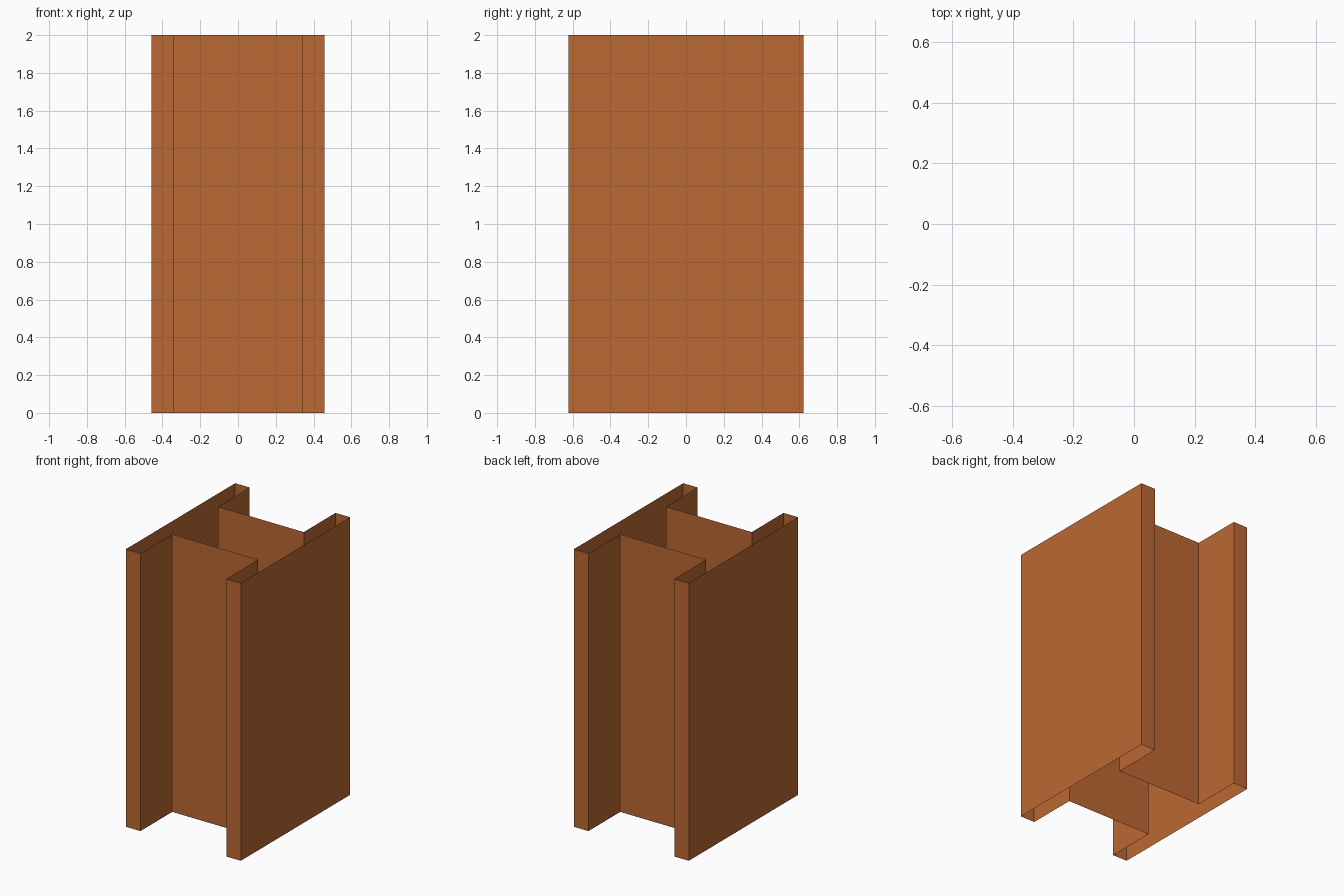
import bpy
import bmesh

if "Cube" in bpy.data.objects:
    bpy.data.objects.remove(bpy.data.objects["Cube"])

HEIGHT = 2.0
FLANGE_X = 0.458   # outer face of each flange
INNER_X = 0.342    # inner face of each flange
FLANGE_Y = 0.622   # half width of the flanges
WEB_Y = 0.26       # half thickness of the web

brown = bpy.data.materials.new("rust brown")
brown.diffuse_color = (0.50, 0.14, 0.032, 1.0)
brown.use_nodes = True
brown.node_tree.nodes["Principled BSDF"].inputs["Base Color"].default_value = brown.diffuse_color

# Right half of the H outline, counter-clockwise; the left half is its half turn
half = [(INNER_X, -WEB_Y), (INNER_X, -FLANGE_Y), (FLANGE_X, -FLANGE_Y),
        (FLANGE_X, FLANGE_Y), (INNER_X, FLANGE_Y), (INNER_X, WEB_Y)]
outline = half + [(-x, -y) for x, y in half]

# Open-ended shell: outline swept upward, without caps
bm = bmesh.new()
bottom = [bm.verts.new((x, y, 0.0)) for x, y in outline]
top = [bm.verts.new((x, y, HEIGHT)) for x, y in outline]
for i in range(len(outline)):
    j = (i + 1) % len(outline)
    bm.faces.new((bottom[i], bottom[j], top[j], top[i]))

mesh = bpy.data.meshes.new("h_beam")
bm.to_mesh(mesh)
bm.free()
mesh.materials.append(brown)
beam = bpy.data.objects.new("h_beam", mesh)
bpy.context.collection.objects.link(beam)
